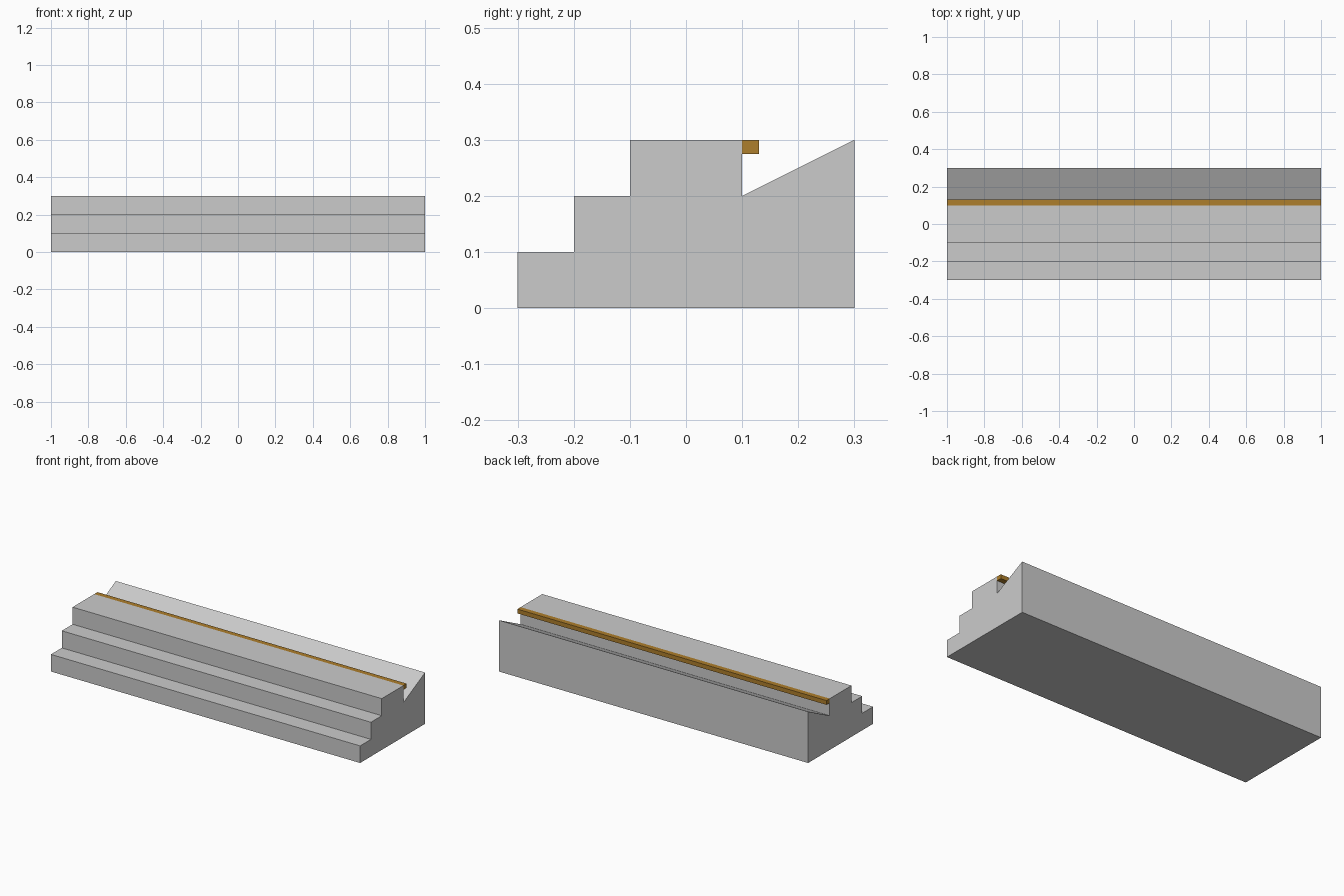
import bpy

if "Cube" in bpy.data.objects:
    bpy.data.objects.remove(bpy.data.objects["Cube"])

gold = bpy.data.materials.new("gold")
gold.diffuse_color = (0.42, 0.21, 0.025, 1)
gold.use_nodes = True
gold.node_tree.nodes["Principled BSDF"].inputs["Base Color"].default_value = gold.diffuse_color


def extrude(name, profile, half=1.0, mat=None):
    """Extrude a counter-clockwise (y, z) profile along x."""
    n = len(profile)
    verts = [(x, y, z) for x in (-half, half) for y, z in profile]
    faces = [tuple(range(n - 1, -1, -1)), tuple(range(n, 2 * n))]
    faces += [(i, (i + 1) % n, n + (i + 1) % n, n + i) for i in range(n)]
    mesh = bpy.data.meshes.new(name)
    mesh.from_pydata(verts, [], faces)
    mesh.update()
    obj = bpy.data.objects.new(name, mesh)
    bpy.context.collection.objects.link(obj)
    if mat:
        mesh.materials.append(mat)
    return obj


def rect(y0, y1, z0, z1):
    return [(y0, z0), (y1, z0), (y1, z1), (y0, z1)]


# Stacked steps
for i, (y0, y1) in enumerate([(-0.3, 0.3), (-0.2, 0.3), (-0.1, 0.1)]):
    extrude(f"step_{i + 1}", rect(y0, y1, 0.1 * i, 0.1 * (i + 1)))

# Sloped back
extrude("back_slope", [(0.1, 0.2), (0.3, 0.2), (0.3, 0.3)])

# Gold edging strips; the lower two are embedded in the steps
e = 0.001
for i in range(2):
    y, z = -0.3 + 0.2 * i, 0.1 * (i + 1)
    extrude(f"embedded_strip_{i + 1}", rect(y + e, y + 0.03, z - 0.025, z - e), 1 - e, gold)
extrude("edge_strip", rect(0.1, 0.13, 0.275, 0.3), 1.0, gold)
